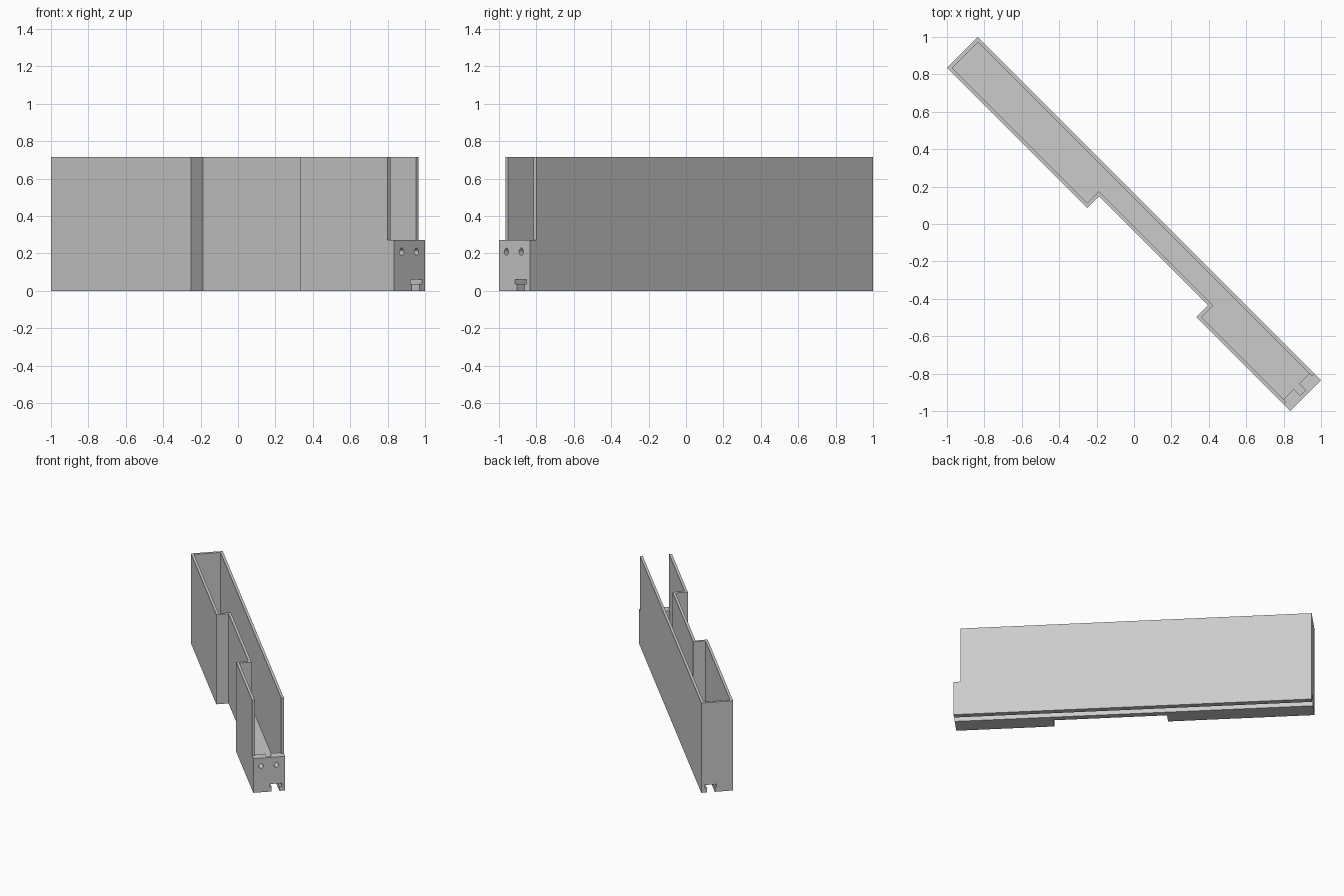
import bpy, bmesh, math
from mathutils import Matrix

if "Cube" in bpy.data.objects:
    bpy.data.objects.remove(bpy.data.objects["Cube"])

L, W, H = 1.2975, 0.1167, 0.715   # half length, half width, height
T = 0.02                          # wall thickness
END_H, FLOOR = 0.272, 0.08        # end plate height, floor height
TURN = Matrix.Rotation(math.radians(-45), 4, 'Z')

grey = bpy.data.materials.new("grey")
grey.diffuse_color = (0.6, 0.6, 0.6, 1)
grey.use_nodes = True
grey.node_tree.nodes["Principled BSDF"].inputs["Base Color"].default_value = grey.diffuse_color


def solid(name, points, direction):
    """Extrude a flat outline of 3D points along a vector, then turn it diagonal."""
    bm = bmesh.new()
    face = bm.faces.new([bm.verts.new(p) for p in points])
    ext = bmesh.ops.extrude_face_region(bm, geom=[face])
    moved = [g for g in ext["geom"] if isinstance(g, bmesh.types.BMVert)]
    bmesh.ops.translate(bm, verts=moved, vec=direction)
    bmesh.ops.recalc_face_normals(bm, faces=bm.faces)
    bm.transform(TURN)
    mesh = bpy.data.meshes.new(name)
    bm.to_mesh(mesh)
    bm.free()
    obj = bpy.data.objects.new(name, mesh)
    bpy.context.collection.objects.link(obj)
    return obj


def plan(name, outline, z0, z1):
    return solid(name, [(u, v, z0) for u, v in outline], (0, 0, z1 - z0))


def along(name, section, u0, u1):
    return solid(name, [(u0, v, z) for v, z in section], (u1 - u0, 0, 0))


def box(u0, u1, v0, v1):
    return [(u0, v0), (u1, v0), (u1, v1), (u0, v1)]


# Tray body with a recess in its front side
a, b, r = -0.237, 0.587, -0.0276
tray = plan("tray", [(-L, W), (-L, -W), (a, -W), (a, r), (b, r),
                     (b, -W), (L, -W), (L, W)], 0, H)
tray.data.materials.append(grey)

# Cavity, leaving two screw bosses behind the end plate
i, w, s, g = L - T, W - T, 1.228, 0.02
cutters = [plan("cavity_cutter",
                [(-i, w), (-i, -w), (a - T, -w), (a - T, r + T), (b + T, r + T),
                 (b + T, -w), (s, -w), (s, -g), (i, -g), (i, g), (s, g), (s, w)],
                FLOOR, H + 0.1)]

# Low end plate and lowered boss tops
cutters.append(plan("end_cutter", box(1.248, L + 0.1, -0.2, 0.2), END_H, H + 0.1))
cutters.append(plan("boss_cutter", box(1.2, 1.26, -w, w), END_H, H + 0.1))

# Stepped groove under the floor
cutters.append(along("groove_cutter",
                     [(0.018, -0.05), (0.075, -0.05), (0.075, 0.035), (0.092, 0.035),
                      (0.092, 0.06), (0.006, 0.06), (0.006, 0.035), (0.018, 0.035)],
                     -L - 0.1, L + 0.1))

# Teardrop screw holes
for v in (-0.06, 0.052):
    rad = 0.017
    arc = [math.radians(135 + 270 * k / 18) for k in range(19)]
    drop = [(v + rad * math.cos(t), 0.207 + rad * math.sin(t)) for t in arc]
    drop.append((v, 0.207 + rad * 1.414))
    cutters.append(along("hole_cutter", drop, 1.2, L + 0.1))

# Apply the cuts and remove the cutters
for c in cutters:
    c.hide_render = True
    mod = tray.modifiers.new("cut", 'BOOLEAN')
    mod.operation, mod.solver, mod.object = 'DIFFERENCE', 'EXACT', c
bpy.context.view_layer.update()
deps = bpy.context.evaluated_depsgraph_get()
result = bpy.data.meshes.new_from_object(tray.evaluated_get(deps))
tray.modifiers.clear()
tray.data = result
result.materials.clear()
result.materials.append(grey)
for p in result.polygons:
    p.material_index = 0
for c in cutters:
    bpy.data.objects.remove(c)
